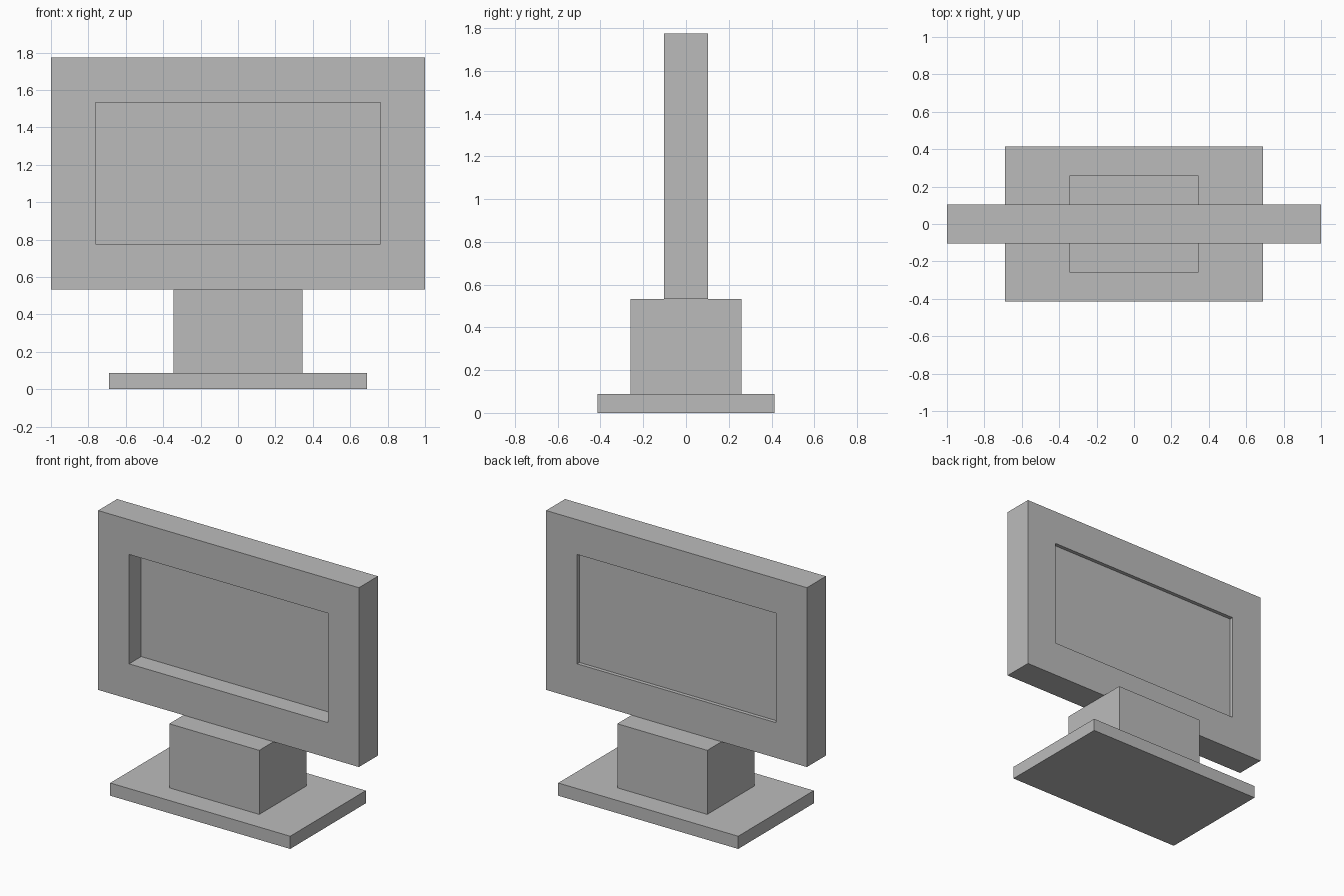
import bpy
import bmesh

default = bpy.data.objects.get("Cube")
if default:
    bpy.data.objects.remove(default, do_unlink=True)

# Single plain grey
GREY = (0.5, 0.5, 0.5, 1.0)
grey = bpy.data.materials.new("plain grey")
grey.use_nodes = True
grey.diffuse_color = GREY
grey.node_tree.nodes["Principled BSDF"].inputs["Base Color"].default_value = GREY


def add_object(name, bm):
    mesh = bpy.data.meshes.new(name)
    bm.to_mesh(mesh)
    bm.free()
    mesh.materials.append(grey)
    obj = bpy.data.objects.new(name, mesh)
    bpy.context.collection.objects.link(obj)
    return obj


def box_mesh(half_x, half_y, bottom, top):
    bm = bmesh.new()
    bmesh.ops.create_cube(bm, size=2)
    for v in bm.verts:
        v.co.x *= half_x
        v.co.y *= half_y
        v.co.z = top if v.co.z > 0 else bottom
    return bm


def recess(bm, side, half_x, bottom, top, depth):
    """Inset the face on the given y side and sink it into the box."""
    bm.normal_update()
    face = next(f for f in bm.faces if f.normal.y * side > 0.9)
    middle = face.calc_center_median().z
    # Opening edge
    bmesh.ops.inset_region(bm, faces=[face], thickness=0.1)
    for v in face.verts:
        v.co.x = half_x if v.co.x > 0 else -half_x
        v.co.z = top if v.co.z > middle else bottom
    # Recess walls and floor
    bmesh.ops.inset_region(bm, faces=[face], thickness=0, depth=0)
    for v in face.verts:
        v.co.y -= side * depth


# Foot and neck
add_object("base", box_mesh(0.69, 0.414, 0, 0.088))
add_object("neck", box_mesh(0.345, 0.26, 0.088, 0.532))

# Screen housing: deep recess in front, shallow one behind
housing = box_mesh(1.0, 0.104, 0.532, 1.775)
for side, depth in ((-1, 0.132), (1, 0.026)):
    recess(housing, side, 0.762, 0.776, 1.534, depth)
add_object("screen_housing", housing)
